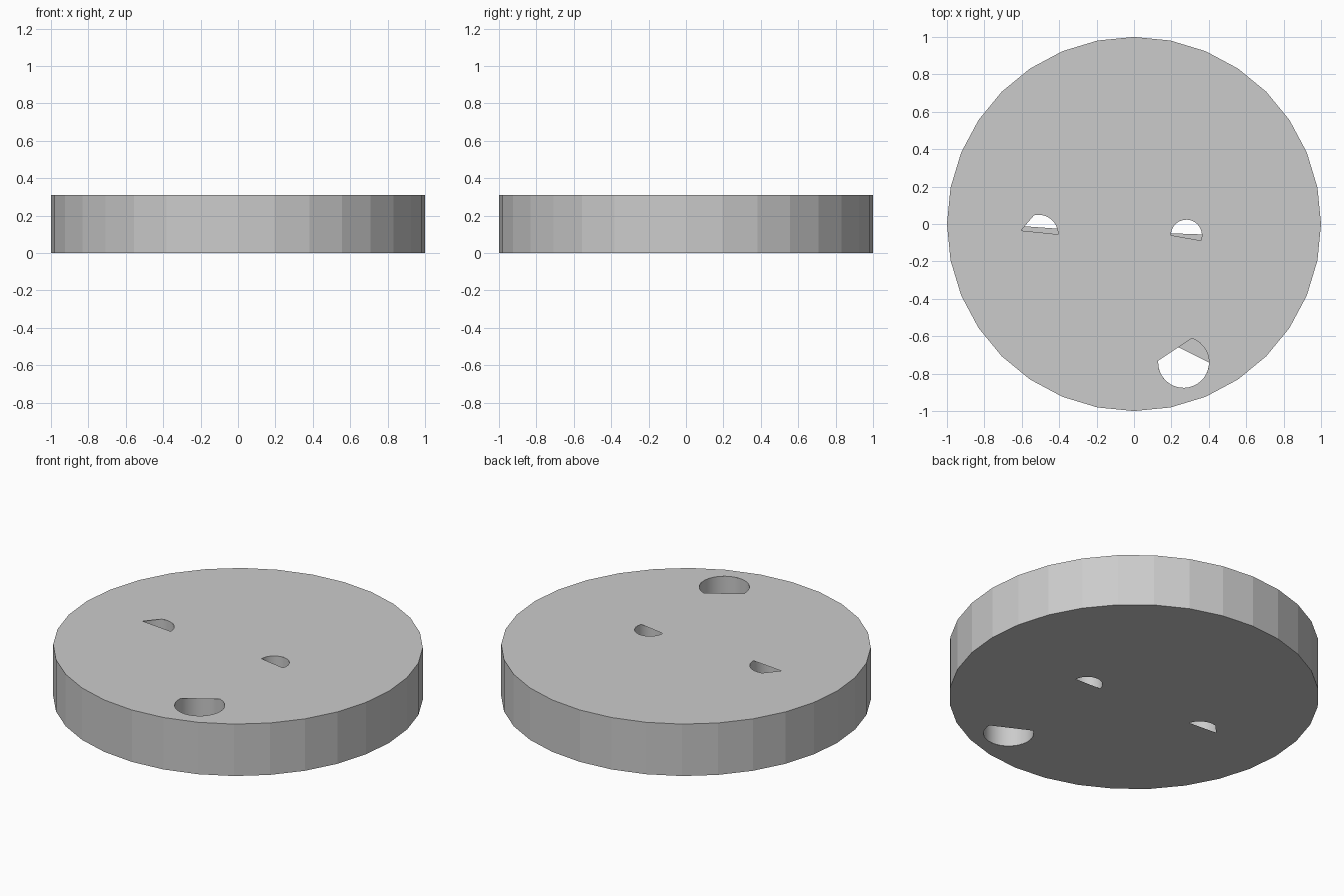
import bpy, bmesh
from math import radians, cos, sin

if "Cube" in bpy.data.objects:
    bpy.data.objects.remove(bpy.data.objects["Cube"])

H = 0.31
# centre x, centre y, radius, top opening arc, bottom opening arc, extra chord angle (top, bottom)
HOLES = [
    (0.265, -0.74, 0.136, (176, 431), (127, 360), None),
    (0.28, -0.06, 0.083, (-20, 180), (3, 173), None),
    (-0.51, -0.055, 0.104, (0, 104), (17, 104), ((-0.604, -0.035), (-0.59, -0.012))),
]


def arc(cx, cy, r, a0, a1, n):
    return [(cx + r * cos(radians(a0 + (a1 - a0) * i / n)),
             cy + r * sin(radians(a0 + (a1 - a0) * i / n))) for i in range(n + 1)]


def finish(name, bm):
    me = bpy.data.meshes.new(name)
    bm.to_mesh(me)
    bm.free()
    ob = bpy.data.objects.new(name, me)
    bpy.context.collection.objects.link(ob)


def plate(name, z, side):
    """Flat round plate pierced by the partial openings."""
    bm = bmesh.new()
    loops = [arc(0, 0, 1, 0, 360, 32)[:-1]]
    for h in HOLES:
        a0, a1 = h[3 + side]
        pts = arc(*h[:3], a0, a1, 24)
        if h[5]:
            pts.append(h[5][side])
        loops.append(pts)
    edges = []
    for pts in loops:
        vs = [bm.verts.new((x, y, z)) for x, y in pts]
        edges += [bm.edges.new((vs[i - 1], vs[i])) for i in range(len(vs))]
    up = -1 if side else 1
    bmesh.ops.triangle_fill(bm, edges=edges, use_beauty=True, normal=(0, 0, up))
    bm.normal_update()
    for f in bm.faces:
        if f.normal.z * up < 0:
            f.normal_flip()
    finish(name, bm)


def tube(name, cx, cy, r, n, inward):
    """Open vertical wall, faceted outside or smooth inside."""
    bm = bmesh.new()
    pts = arc(cx, cy, r, 0, 360, n)[:-1]
    lo = [bm.verts.new((x, y, 0)) for x, y in pts]
    hi = [bm.verts.new((x, y, H)) for x, y in pts]
    for i in range(n):
        q = [lo[i - 1], lo[i], hi[i], hi[i - 1]]
        f = bm.faces.new(q[::-1] if inward else q)
        f.smooth = inward
    finish(name, bm)


# Disc faces and rim
plate("disc_top", H, 0)
plate("disc_bottom", 0, 1)
tube("disc_rim", 0, 0, 1, 32, False)

# Round walls behind the partial openings
for i, h in enumerate(HOLES):
    tube(f"hole_wall_{i + 1}", *h[:3], 32, True)
